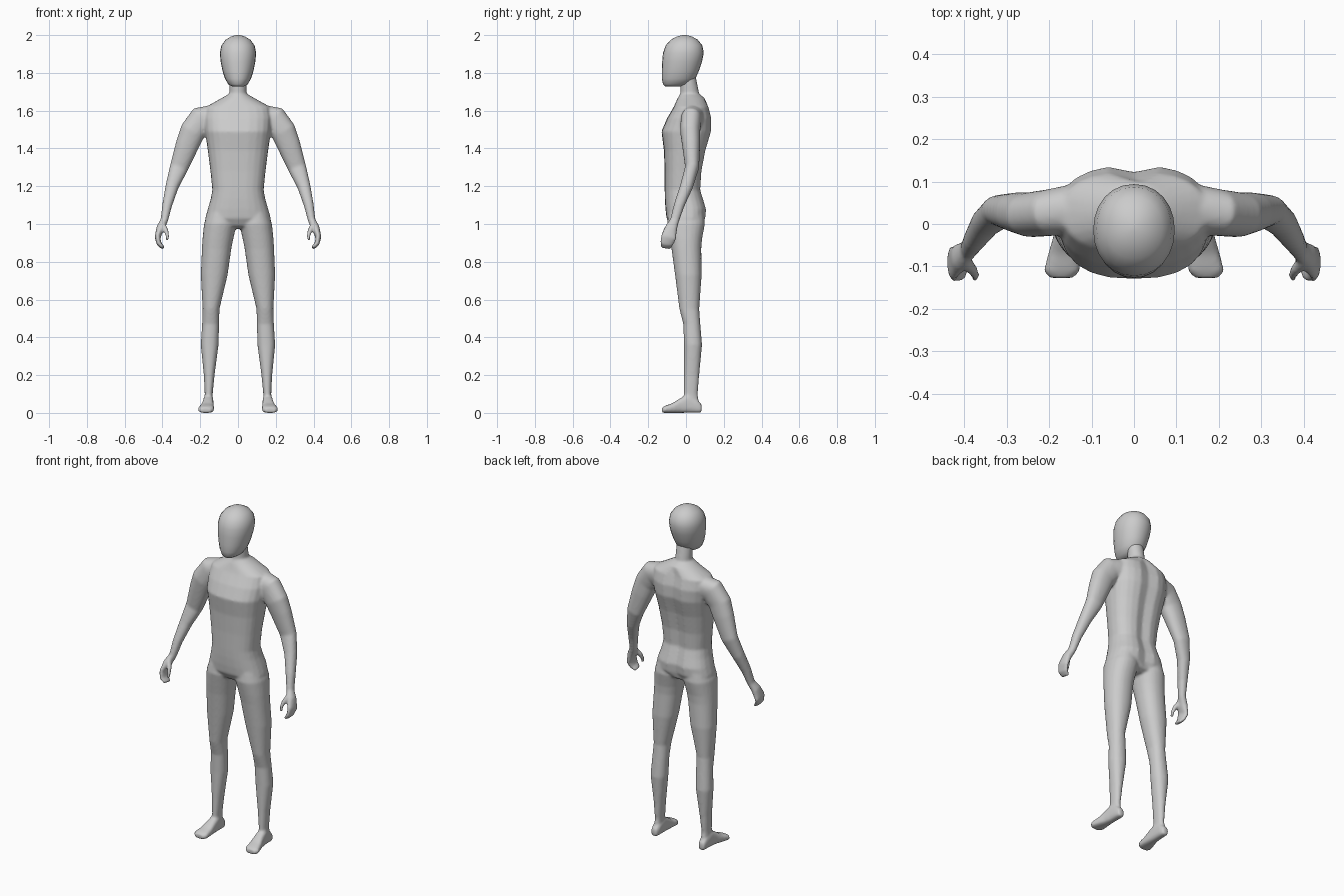
import bpy, bmesh, math
from mathutils import Vector

skin = bpy.data.materials.new("light_grey")
skin.diffuse_color = (0.6, 0.6, 0.6, 1)


def ring(c, u, v, n=2.0, sides=24):
    """Rounded cross-section around c with half-axes u and v."""
    pts = []
    for i in range(sides):
        t = 2 * math.pi * i / sides
        co, si = math.cos(t), math.sin(t)
        pts.append(Vector(c) + Vector(u) * math.copysign(abs(co) ** (2 / n), co)
                   + Vector(v) * math.copysign(abs(si) ** (2 / n), si))
    return pts


def level(z, x0, x1, y0, y1, n=2.0):
    """Horizontal section from its extents."""
    return ring(((x0 + x1) / 2, (y0 + y1) / 2, z), ((x1 - x0) / 2, 0, 0), (0, (y1 - y0) / 2, 0), n)


def loft(bm, rings, side=1):
    """Skin the rings into a closed solid, mirrored in x when side is -1."""
    rows = [[bm.verts.new((p.x * side, p.y, p.z)) for p in r] for r in rings]
    for a, b in zip(rows, rows[1:]):
        for i in range(len(a)):
            j = (i + 1) % len(a)
            bm.faces.new((a[i], a[j], b[j], b[i]))
    bm.faces.new(rows[0][::-1])
    bm.faces.new(rows[-1])


def limb(bm, path, side):
    """Loft along (x, y, z, thickness, depth) with sections square to the path."""
    pts = [Vector(p[:3]) for p in path]
    rings = []
    for i, (p, s) in enumerate(zip(pts, path)):
        d = (pts[min(i + 1, len(pts) - 1)] - pts[max(i - 1, 0)]).normalized()
        u = Vector((0, 1, 0)).cross(d).normalized()
        rings.append(ring(p, u * s[3], d.cross(u) * s[4], 2.2))
    loft(bm, rings, side)


def finish(bm, name):
    bmesh.ops.recalc_face_normals(bm, faces=bm.faces)
    me = bpy.data.meshes.new(name)
    bm.to_mesh(me)
    bm.free()
    me.materials.append(skin)
    me.polygons.foreach_set("use_smooth", [True] * len(me.polygons))
    ob = bpy.data.objects.new(name, me)
    bpy.context.collection.objects.link(ob)
    return ob


# Head: height, half width, front, back
HEAD = [(1.728, .03, -.11, -.03), (1.74, .052, -.122, .02), (1.77, .069, -.128, .05),
        (1.81, .082, -.128, .068), (1.86, .092, -.126, .085), (1.905, .096, -.122, .094),
        (1.945, .088, -.108, .087), (1.975, .066, -.081, .063), (1.993, .036, -.047, .031),
        (2.0, .01, -.018, .002)]
bm = bmesh.new()
loft(bm, [level(z, -w, w, f, b, 2.1) for z, w, f, b in HEAD])
finish(bm, "head")

# Trunk from neck to pelvis: height, half width, front, back
TRUNK = [(1.79, .045, -.03, .05), (1.69, .046, -.03, .07), (1.665, .09, -.045, .1),
         (1.62, .17, -.065, .122), (1.56, .18, -.1, .138), (1.49, .175, -.13, .137),
         (1.39, .16, -.117, .107), (1.28, .146, -.113, .086), (1.18, .136, -.113, .08),
         (1.13, .145, -.112, .095), (1.08, .16, -.109, .11), (1.03, .174, -.103, .106),
         (.99, .13, -.08, .08), (.975, .05, -.05, .05)]
bm = bmesh.new()
rings = [level(z, -w, w, f, b, 2.0 if z > 1.65 else 2.5) for z, w, f, b in TRUNK]
for p in (p for r in rings for p in r):
    if p.y > .04 and 1.0 < p.z < 1.64:  # spine groove
        p.y -= .016 * math.exp(-(p.x / .03) ** 2)
loft(bm, rings)

# Leg: height, inner, outer, front, back
LEG = [(1.08, .02, .153, -.09, .09), (1.0, .007, .18, -.1, .1), (.92, .025, .188, -.086, .085),
       (.87, .035, .191, -.077, .081), (.73, .055, .197, -.058, .083), (.55, .098, .187, -.035, .07),
       (.47, .1, .19, -.014, .076), (.36, .103, .197, -.011, .085), (.2, .124, .181, -.011, .07),
       (.1, .134, .176, -.012, .062), (.03, .136, .178, -.015, .07)]
# Foot: depth, inner, outer, top
FOOT = [(.083, .14, .175, .045), (.06, .132, .18, .07), (.01, .13, .184, .1), (-.03, .129, .19, .078),
        (-.07, .127, .202, .052), (-.11, .126, .213, .038), (-.127, .142, .2, .028)]
# Arm running into the palm and curled fingers
ARM = [(.11, .04, 1.575, .06, .06), (.195, .027, 1.55, .074, .055), (.24, .022, 1.49, .068, .053),
       (.268, .027, 1.42, .062, .048), (.312, .032, 1.3, .049, .037), (.349, .003, 1.2, .035, .034),
       (.375, -.036, 1.1, .026, .028), (.39, -.06, 1.02, .02, .024), (.41, -.078, .98, .022, .032),
       (.426, -.092, .93, .015, .042), (.418, -.102, .895, .013, .036), (.396, -.106, .873, .01, .026)]
THUMB = [(.4, -.085, 1.0, .014, .016), (.38, -.108, .965, .012, .013),
         (.373, -.122, .935, .01, .011), (.376, -.126, .912, .008, .009)]
for side in (1, -1):
    loft(bm, [level(*s, 2.2) for s in LEG], side)
    loft(bm, [ring(((a + b) / 2, y, t / 2), ((b - a) / 2, 0, 0), (0, 0, t / 2), 2.8)
              for y, a, b, t in FOOT], side)
    limb(bm, ARM, side)
    limb(bm, THUMB, side)
body = finish(bm, "body")

# Fuse trunk and limbs into one continuous skin
fuse = body.modifiers.new("fuse", 'REMESH')
fuse.mode = 'VOXEL'
fuse.voxel_size = .007
fuse.use_smooth_shade = True
soft = body.modifiers.new("soften", 'SMOOTH')
soft.factor = .5
soft.iterations = 6
